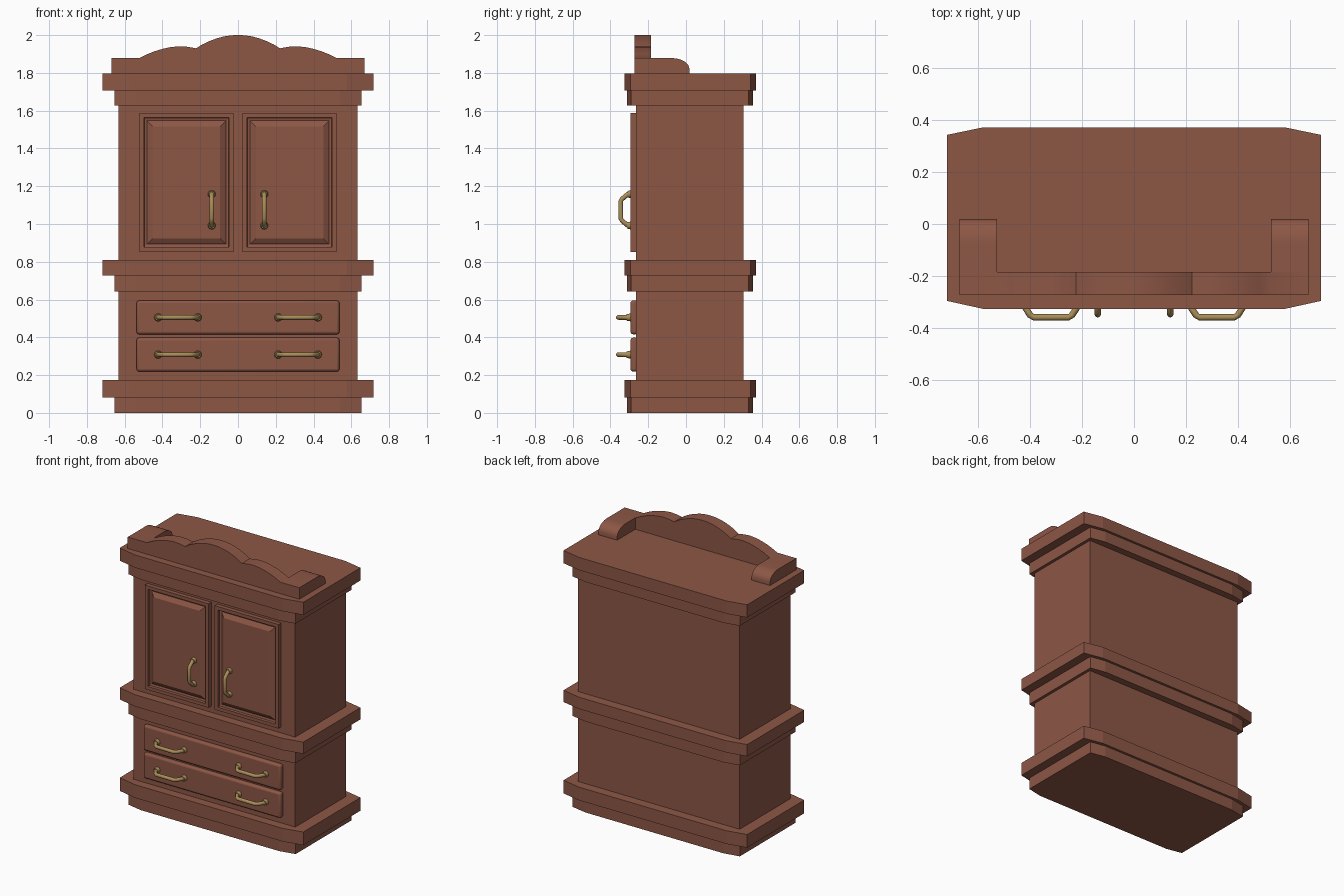
import bpy, bmesh, math
from mathutils import Vector

if "Cube" in bpy.data.objects:
    bpy.data.objects.remove(bpy.data.objects["Cube"])


def material(name, rgb):
    m = bpy.data.materials.new(name)
    m.diffuse_color = (*rgb, 1)
    m.use_nodes = True
    m.node_tree.nodes["Principled BSDF"].inputs["Base Color"].default_value = m.diffuse_color
    return m


WOOD = material("wood", (0.265, 0.095, 0.06))
BRASS = material("brass", (0.40, 0.27, 0.10))


def finish(bm, name, mat, smooth=False):
    bmesh.ops.recalc_face_normals(bm, faces=bm.faces[:])
    me = bpy.data.meshes.new(name)
    bm.to_mesh(me)
    bm.free()
    ob = bpy.data.objects.new(name, me)
    bpy.context.collection.objects.link(ob)
    me.materials.append(mat)
    if smooth:
        shade(ob)
    return ob


def shade(ob):
    bpy.ops.object.select_all(action='DESELECT')
    bpy.context.view_layer.objects.active = ob
    ob.select_set(True)
    bpy.ops.object.shade_smooth_by_angle(angle=math.radians(35))


def prism(name, pts, offset, smooth=False):
    """Extrude a closed outline of 3D points along an offset."""
    bm = bmesh.new()
    face = bm.faces.new([bm.verts.new(p) for p in pts])
    res = bmesh.ops.extrude_face_region(bm, geom=[face])
    bmesh.ops.translate(bm, vec=offset,
                        verts=[g for g in res["geom"] if isinstance(g, bmesh.types.BMVert)])
    return finish(bm, name, WOOD, smooth)


def box(name, x0, x1, y0, y1, z0, z1):
    return prism(name, [(x0, y0, z0), (x1, y0, z0), (x1, y1, z0), (x0, y1, z0)], (0, 0, z1 - z0))


def moulding(name, hx, cx, yf, yfc, ybc, yb, z0, z1):
    """Slab whose front and back taper slightly towards the ends."""
    pts = [(-cx, yf), (cx, yf), (hx, yfc), (hx, ybc), (cx, yb), (-cx, yb), (-hx, ybc), (-hx, yfc)]
    prism(name, [(x, y, z0) for x, y in pts], (0, 0, z1 - z0))


# Carcass
box("lower_body", -0.632, 0.632, -0.264, 0.304, 0.175, 0.642)
box("upper_body", -0.632, 0.632, -0.264, 0.304, 0.81, 1.627)

# Three stepped mouldings: base, waist, cornice
for label, z0, z1, z2 in (("base", 0, 0.082, 0.175), ("waist", 0.642, 0.727, 0.81),
                          ("cornice", 1.627, 1.707, 1.797)):
    moulding(label + "_lower_step", 0.653, 0.54, -0.313, -0.29, 0.332, 0.354, z0, z1)
    moulding(label + "_upper_step", 0.717, 0.577, -0.326, -0.295, 0.342, 0.371, z1, z2)

# Scalloped crest along the front of the top
half = [(0.67, 1.797), (0.67, 1.878), (0.522, 1.878), (0.48, 1.899), (0.44, 1.915), (0.40, 1.927),
        (0.36, 1.936), (0.31, 1.941), (0.265, 1.938), (0.222, 1.93), (0.19, 1.95), (0.155, 1.967),
        (0.115, 1.982), (0.075, 1.993), (0.035, 1.999)]
outline = half + [(0, 2.0)] + [(-x, z) for x, z in reversed(half)]
prism("crest", [(x, -0.273, z) for x, z in outline], (0, 0.089, 0), True)

# Rounded side arms behind the crest
arm = [(-0.184, 1.797), (0.019, 1.797), (0.019, 1.822), (0.012, 1.842), (-0.003, 1.857),
       (-0.025, 1.869), (-0.048, 1.876), (-0.07, 1.878), (-0.184, 1.878)]
for side, x0 in (("left", -0.67), ("right", 0.525)):
    prism(side + "_crest_arm", [(x0, y, z) for y, z in arm], (0.145, 0, 0), True)


def door(name, x0, x1, z0, z1):
    """Frame, groove and raised panel built as nested rectangular loops."""
    loops = [(0, -0.262), (0, -0.294), (0.024, -0.294), (0.026, -0.276), (0.04, -0.272),
             (0.046, -0.277), (0.07, -0.292)]
    bm = bmesh.new()
    rings = []
    for i, y in loops:
        rings.append([bm.verts.new(p) for p in ((x0 + i, y, z0 + i), (x1 - i, y, z0 + i),
                                                (x1 - i, y, z1 - i), (x0 + i, y, z1 - i))])
    for a, b in zip(rings, rings[1:]):
        for k in range(4):
            bm.faces.new((a[k], a[(k + 1) % 4], b[(k + 1) % 4], b[k]))
    bm.faces.new(rings[0])
    bm.faces.new(rings[-1])
    finish(bm, name, WOOD)


def handle(name, centre, axis, half_len, reach):
    """Bent bar pull with a round foot at each end."""
    axis, out, c = Vector(axis), Vector((0, -1, 0)), Vector(centre)
    inner = half_len - 0.03
    path = [(-half_len, -0.005), (-half_len, 0.018), (-inner - 0.005, reach - 0.008),
            (-inner + 0.008, reach), (inner - 0.008, reach), (inner + 0.005, reach - 0.008),
            (half_len, 0.018), (half_len, -0.005)]
    other = axis.cross(out)
    bm = bmesh.new()
    rings, pts = [], [c + axis * u + out * v for u, v in path]
    for i, p in enumerate(pts):
        t = (pts[min(i + 1, len(pts) - 1)] - pts[max(i - 1, 0)]).normalized()
        n = t.cross(other)
        rings.append([bm.verts.new(p + 0.0125 * (n * math.cos(a) + other * math.sin(a)))
                      for a in (math.tau * k / 12 for k in range(12))])
    for a, b in zip(rings, rings[1:]):
        for k in range(12):
            bm.faces.new((a[k], a[(k + 1) % 12], b[(k + 1) % 12], b[k]))
    bm.faces.new(rings[0])
    bm.faces.new(rings[-1])
    for s in (-1, 1):
        res = bmesh.ops.create_cone(bm, cap_ends=True, segments=16, radius1=0.022,
                                    radius2=0.017, depth=0.026)
        rot = Vector((0, 0, 1)).rotation_difference(out).to_matrix()
        bmesh.ops.rotate(bm, verts=res["verts"], cent=(0, 0, 0), matrix=rot)
        bmesh.ops.translate(bm, verts=res["verts"], vec=c + axis * s * half_len + out * 0.008)
    finish(bm, name, BRASS, True)


# Doors with vertical pulls
for side, s in (("left", -1), ("right", 1)):
    xs = sorted((s * 0.024, s * 0.522))
    door(side + "_door", xs[0], xs[1], 0.853, 1.587)
    handle(side + "_door_handle", (s * 0.139, -0.29, 1.075), (0, 0, 1), 0.083, 0.056)

# Drawers with soft edges and two horizontal pulls each
for label, z0, z1 in (("lower", 0.219, 0.398), ("upper", 0.416, 0.595)):
    d = box(label + "_drawer", -0.537, 0.537, -0.294, -0.255, z0, z1)
    bev = d.modifiers.new("soft_edges", 'BEVEL')
    bev.width, bev.segments = 0.014, 3
    shade(d)
    for side, s in (("left", -1), ("right", 1)):
        handle(f"{label}_drawer_{side}_handle", (s * 0.318, -0.294, (z0 + z1) / 2), (1, 0, 0),
               0.105, 0.064)
